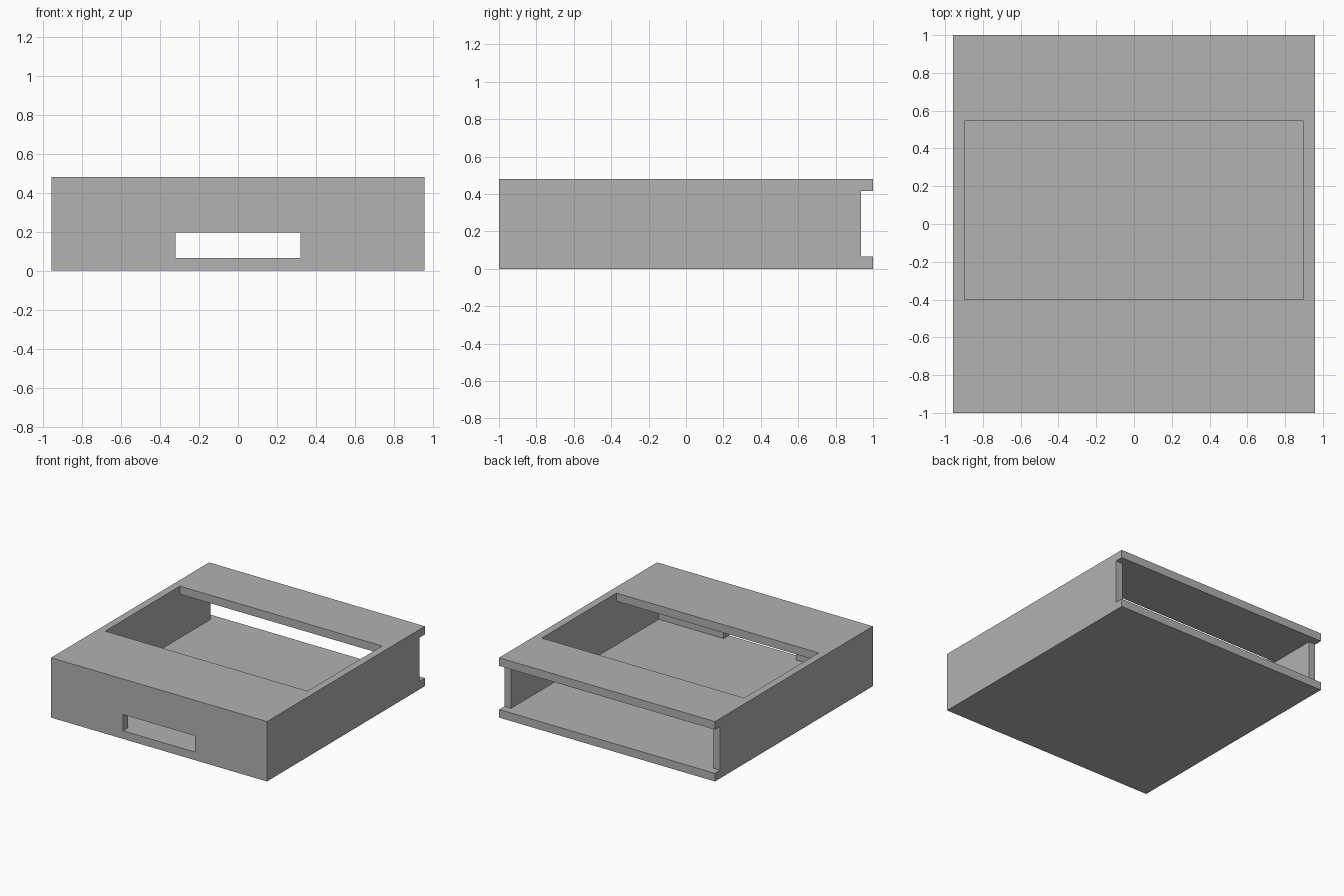
import bpy

default_cube = bpy.data.objects.get("Cube")
if default_cube:
    bpy.data.objects.remove(default_cube, do_unlink=True)

HALF_X, HALF_Y, HEIGHT = 0.957, 1.0, 0.48
WALL = 0.065                  # floor, lid, front wall and rear recess
INNER_X = 0.897               # inner faces of the side walls
FLOOR, CEILING = WALL, HEIGHT - WALL

grey = bpy.data.materials.new("plain_grey")
grey.use_nodes = True
colour = (0.445, 0.445, 0.445, 1)
grey.diffuse_color = colour
grey.node_tree.nodes["Principled BSDF"].inputs["Base Color"].default_value = colour


def box(name, low, high):
    """Axis-aligned box between two corners."""
    centre = [(a + b) / 2 for a, b in zip(low, high)]
    size = [b - a for a, b in zip(low, high)]
    bpy.ops.mesh.primitive_cube_add(size=1, location=centre)
    obj = bpy.context.object
    obj.name = obj.data.name = name
    obj.scale = size
    bpy.ops.object.transform_apply(location=True, rotation=True, scale=True)
    obj.data.materials.append(grey)
    return obj


def cut(target, name, low, high):
    """Remove a box-shaped volume from the target."""
    cutter = box(name, low, high)
    cutter.hide_render = True
    mod = target.modifiers.new(name, 'BOOLEAN')
    mod.operation = 'DIFFERENCE'
    mod.solver = 'EXACT'
    mod.object = cutter
    bpy.ops.object.select_all(action='DESELECT')
    target.select_set(True)
    bpy.context.view_layer.objects.active = target
    bpy.ops.object.modifier_apply(modifier=mod.name)
    bpy.data.objects.remove(cutter, do_unlink=True)


# Outer block of the tray housing
housing = box("tray_housing", (-HALF_X, -HALF_Y, 0), (HALF_X, HALF_Y, HEIGHT))

# Hollow interior, open at the back
cut(housing, "cavity", (-INNER_X, WALL - HALF_Y, FLOOR), (INNER_X, HALF_Y + 0.2, CEILING))

# Side walls stop short of the lid and floor at the back
cut(housing, "rear_recess", (-HALF_X - 0.2, HALF_Y - WALL, FLOOR),
    (HALF_X + 0.2, HALF_Y + 0.2, CEILING))

# Wide window in the lid
cut(housing, "lid_window", (-INNER_X, -0.4, 0.3), (INNER_X, 0.545, HEIGHT + 0.2))

# Slot low in the front wall
cut(housing, "front_slot", (-0.32, -HALF_Y - 0.2, FLOOR), (0.32, -0.8, 0.195))
